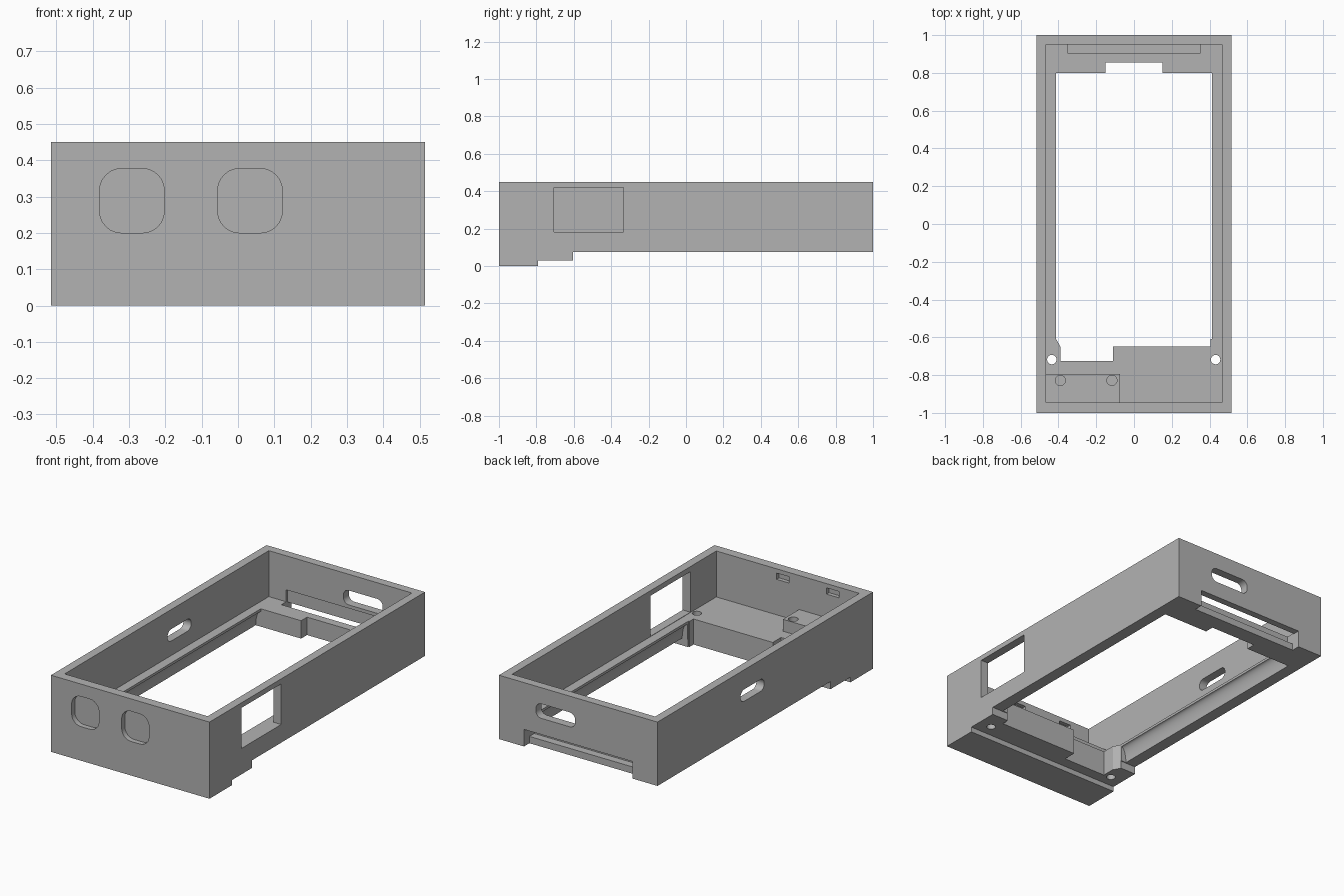
import bpy, bmesh, math
from mathutils import Vector

if "Cube" in bpy.data.objects:
    bpy.data.objects.remove(bpy.data.objects["Cube"])

grey = bpy.data.materials.new("plain grey")
grey.diffuse_color = (0.45, 0.45, 0.45, 1)
grey.use_nodes = True
grey.node_tree.nodes["Principled BSDF"].inputs["Base Color"].default_value = grey.diffuse_color


def prism(name, pts, axis, lo, hi):
    """Extrude a 2D outline along an axis: x uses (y,z), y uses (x,z), z uses (x,y)."""
    def place(p, d):
        a, b = p
        return {"x": (d, a, b), "y": (a, d, b), "z": (a, b, d)}[axis]
    bm = bmesh.new()
    face = bm.faces.new([bm.verts.new(place(p, lo)) for p in pts])
    ext = bmesh.ops.extrude_face_region(bm, geom=[face])
    move = Vector(place((0, 0), hi - lo))
    for v in ext["geom"]:
        if isinstance(v, bmesh.types.BMVert):
            v.co += move
    bmesh.ops.recalc_face_normals(bm, faces=bm.faces)
    mesh = bpy.data.meshes.new(name)
    bm.to_mesh(mesh)
    bm.free()
    mesh.materials.append(grey)
    ob = bpy.data.objects.new(name, mesh)
    bpy.context.collection.objects.link(ob)
    return ob


def rect(a0, a1, b0, b1):
    return [(a0, b0), (a1, b0), (a1, b1), (a0, b1)]


def rounded(a0, a1, b0, b1, r, n=6):
    pts = []
    for k, (a, b) in enumerate(rect(a0 + r, a1 - r, b0 + r, b1 - r)):
        for i in range(n + 1):
            t = math.pi + (k + i / n) * math.pi / 2
            pts.append((a + r * math.cos(t), b + r * math.sin(t)))
    return pts


def disc(x, y, r, n=24):
    return [(x + r * math.cos(2 * math.pi * i / n),
             y + r * math.sin(2 * math.pi * i / n)) for i in range(n)]


def combine(target, part, operation):
    mod = target.modifiers.new(part.name, "BOOLEAN")
    mod.operation = operation
    mod.solver = "EXACT"
    mod.object = part
    bpy.context.view_layer.objects.active = target
    bpy.ops.object.modifier_apply(modifier=mod.name)
    bpy.data.objects.remove(part)


FLOOR = 0.18

# Case body with the stepped underside
case = prism("case", [(-1, 0), (-0.79, 0), (-0.79, 0.03), (-0.605, 0.03),
                      (-0.605, 0.075), (1, 0.075), (1, 0.45), (-1, 0.45)],
             "x", -0.515, 0.515)


def cut(name, pts, axis, lo, hi):
    combine(case, prism(name, pts, axis, lo, hi), "DIFFERENCE")


# Main cavity and the opening through the floor
cut("cavity", rect(-0.465, 0.465, -0.945, 0.95), "z", FLOOR, 0.6)
opening = [(-0.39, -0.725), (-0.11, -0.725), (-0.11, -0.648), (0.405, -0.648),
           (0.405, -0.61), (0.412, -0.61), (0.412, 0.8), (0.15, 0.8), (0.15, 0.855),
           (-0.15, 0.855), (-0.15, 0.8), (-0.412, 0.8), (-0.412, -0.61), (-0.39, -0.648)]
cut("opening", opening, "z", -0.1, 0.3)

# Coved undersides of the side rails
for s in (-1, 1):
    cove = [(s * 0.40, 0.05), (s * 0.445, 0.05)]
    for i in range(9):
        t = i / 8 * math.pi / 2
        cove.append((s * (0.412 + 0.033 * math.cos(t)), 0.075 + 0.09 * math.sin(t)))
    cove.append((s * 0.40, 0.165))
    cut("cove", cove, "y", -0.6, 0.8)

# Rear cutout and the slot above its ledge
cut("rear_cutout", rect(-0.352, 0.352, 0.0, 0.175), "y", 0.95, 1.1)
cut("rear_slot", rect(-0.352, 0.352, 0.905, 0.96), "z", 0.115, 0.25)

# Side window, side slot and rear slot
cut("window", rect(-0.705, -0.335, 0.182, 0.42), "x", 0.44, 0.6)
cut("side_slot", rounded(0.01, 0.23, 0.265, 0.335, 0.034), "x", -0.6, -0.44)
cut("back_slot", rounded(0.02, 0.275, 0.27, 0.355, 0.035), "y", 0.93, 1.1)

# Front button recesses with small clip pockets behind
for x in (-0.292, 0.033):
    cut("recess", rounded(x - 0.089, x + 0.089, 0.2, 0.377, 0.06), "y", -1.1, -0.97)
    cut("pocket", rect(x - 0.04, x + 0.04, 0.388, 0.425), "y", -0.968, -0.9)

# Screw holes
for x in (-0.435, 0.432):
    cut("screw_hole", disc(x, -0.718, 0.025), "z", -0.1, 0.3)

# Raised block in the front corner with two blind holes
combine(case, prism("raised_block", rect(-0.48, -0.073, -0.96, -0.795),
                    "z", 0.15, 0.25), "UNION")
for x in (-0.39, -0.117):
    cut("blind_hole", disc(x, -0.828, 0.027), "z", 0.17, 0.3)

bpy.ops.object.select_all(action="DESELECT")
case.select_set(True)
bpy.context.view_layer.objects.active = case
bpy.ops.object.shade_smooth_by_angle(angle=math.radians(25))
